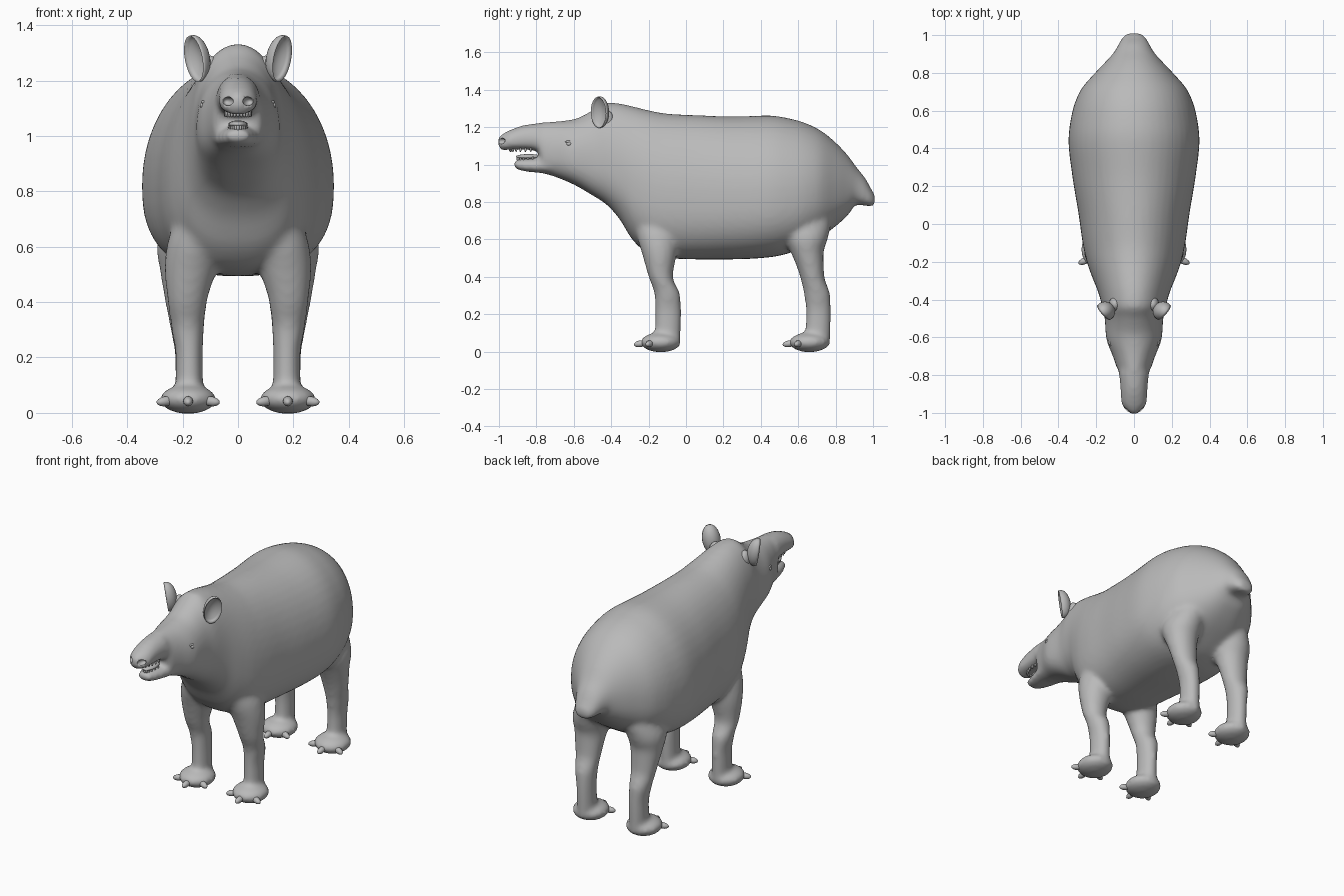
import bpy, bmesh, math
from mathutils import Vector, Matrix

if "Cube" in bpy.data.objects:
    bpy.data.objects.remove(bpy.data.objects["Cube"])

hide = bpy.data.materials.new("grey_hide")
GREY = (0.49, 0.49, 0.49, 1)
hide.use_nodes = True
hide.diffuse_color = GREY
hide.node_tree.nodes["Principled BSDF"].inputs["Base Color"].default_value = GREY


def finish(bm, name):
    bmesh.ops.recalc_face_normals(bm, faces=bm.faces)
    for f in bm.faces:
        f.smooth = True
    mesh = bpy.data.meshes.new(name)
    bm.to_mesh(mesh)
    bm.free()
    mesh.materials.append(hide)
    obj = bpy.data.objects.new(name, mesh)
    bpy.context.collection.objects.link(obj)
    return obj


def power(t, n):
    return math.copysign(abs(t) ** (2 / n), t)


def slope(a, b):
    return 2 * a * b / (a + b) if a * b > 0 else 0


def flow(rows, steps=4):
    """Monotone smooth curve through the rows."""
    diffs = [[q - p for p, q in zip(a, b)] for a, b in zip(rows, rows[1:])]
    ends = [diffs[0]] + [[slope(p, q) for p, q in zip(a, b)] for a, b in zip(diffs, diffs[1:])] + [diffs[-1]]
    out = []
    for i in range(len(diffs)):
        for k in range(steps):
            t = k / steps
            out.append([p + d * t * t * (3 - 2 * t) + m * t * (1 - t) ** 2 - n * t * t * (1 - t)
                        for p, d, m, n in zip(rows[i], diffs[i], ends[i], ends[i + 1])])
    return out + [rows[-1]]


def loft(bm, rings, n_up=2.0, n_down=2.0, sides=36):
    """Closed skin over rings of (centre, half axis u, axis v one way, axis v the other way)."""
    loops = []
    for c, u, v, w in rings:
        loop = []
        for i in range(sides):
            a = math.tau * i / sides
            s = math.sin(a)
            n, axis = (n_up, v) if s > 0 else (n_down, w)
            loop.append(bm.verts.new(c + u * power(math.cos(a), n) + axis * power(s, n)))
        loops.append(loop)
    for a, b in zip(loops, loops[1:]):
        for i in range(sides):
            j = (i + 1) % sides
            bm.faces.new((a[i], a[j], b[j], b[i]))
    bm.faces.new(loops[0])
    bm.faces.new(loops[-1])


def along_y(rows, widest=.42):
    return [(Vector((0, y, lo + widest * (hi - lo))), Vector((w, 0, 0)),
             Vector((0, 0, (1 - widest) * (hi - lo))), Vector((0, 0, widest * (hi - lo))))
            for y, lo, hi, w in flow(rows)]


def along_z(rows, s):
    rings = []
    for z, y0, y1, x0, x1 in flow(rows):
        depth = Vector((0, (y1 - y0) / 2, 0))
        rings.append((Vector((s * (x0 + x1) / 2, (y0 + y1) / 2, z)), Vector(((x1 - x0) / 2, 0, 0)), depth, depth))
    return rings


def blob(bm, centre, size, direction=(0, 0, 1), seg=16):
    turn = Vector(direction).to_track_quat("Z", "Y").to_matrix().to_4x4()
    m = Matrix.Translation(centre) @ turn @ Matrix.Diagonal((*size, 1))
    return bmesh.ops.create_uvsphere(bm, u_segments=seg, v_segments=seg // 2 + 2, radius=1, matrix=m)["verts"]


# Trunk, head and tail: y, underside, top, half width
trunk = [(-1.005, 1.10, 1.145, .02), (-.98, 1.075, 1.165, .05), (-.94, 1.08, 1.185, .068),
         (-.87, 1.08, 1.21, .072), (-.79, 1.07, 1.222, .08), (-.77, .96, 1.225, .088),
         (-.7, .935, 1.23, .112), (-.6, .893, 1.242, .148), (-.5, .835, 1.29, .155),
         (-.43, .79, 1.333, .17), (-.36, .715, 1.327, .19), (-.28, .59, 1.31, .222),
         (-.2, .525, 1.29, .25), (-.1, .5, 1.272, .272), (.05, .493, 1.264, .293),
         (.25, .493, 1.257, .326), (.44, .503, 1.262, .347), (.58, .535, 1.24, .33),
         (.7, .6, 1.194, .288), (.8, .67, 1.118, .206), (.87, .735, 1.043, .14),
         (.91, .785, .988, .105), (.96, .78, .925, .078), (.99, .776, .87, .06),
         (1.01, .785, .84, .035)]
# Lower jaw
jaw = [(-.7, .95, 1.06, .1), (-.8, .957, 1.035, .075), (-.87, .965, 1.03, .056), (-.92, .98, 1.025, .035)]
# Legs: height, front, back, inner side, outer side
front_leg = [(.85, -.26, -.06, .04, .18), (.7, -.275, -.04, .04, .225), (.6, -.258, -.04, .055, .258),
             (.52, -.234, -.05, .075, .265), (.4, -.2, -.07, .112, .254), (.3, -.168, -.03, .123, .24),
             (.2, -.165, -.025, .127, .225), (.03, -.17, -.03, .125, .225)]
hind_leg = [(.85, .52, .7, .06, .2), (.7, .5, .775, .05, .265), (.6, .525, .757, .075, .294),
            (.52, .565, .735, .095, .283), (.4, .61, .74, .112, .263), (.3, .632, .772, .123, .243),
            (.2, .642, .775, .127, .227), (.03, .63, .77, .125, .225)]
FEET = (-.135, .66)

bm = bmesh.new()
loft(bm, along_y(trunk), 2.03, 2.55, 48)
loft(bm, along_y(jaw), 2.3, 2.3)
for s in (1, -1):
    loft(bm, along_z(front_leg, s))
    loft(bm, along_z(hind_leg, s))
    for y in FEET:
        blob(bm, (s * .18, y, .049), (.104, .11, .053))
body = finish(bm, "body")

# Fuse the volumes into one smooth skin
fuse = body.modifiers.new("fuse", "REMESH")
fuse.mode = "VOXEL"
fuse.voxel_size = .013
fuse.use_smooth_shade = True
relax = body.modifiers.new("relax", "SMOOTH")
relax.factor = .5
relax.iterations = 10

# Nostrils cut into the snout tip
bm = bmesh.new()
for s in (1, -1):
    blob(bm, (s * .036, -.985, 1.125), (.018, .016, .03), (s * .3, 1, 0))
cutter = finish(bm, "nostril_cutter")
cutter.hide_render = True
cutter.hide_viewport = True
cut = body.modifiers.new("nostrils", "BOOLEAN")
cut.operation = "DIFFERENCE"
cut.solver = "EXACT"
cut.object = cutter

# Toes: one forward and one to each side of every foot
bm = bmesh.new()
for s in (1, -1):
    for y in FEET:
        for k in (-1, 0, 1):
            spread = Vector((k, -.45 if k else -1, -.15)).normalized()
            at = (s * .18 + k * .081, y - (.06 if k else .108), .042)
            blob(bm, at, (.018, .018, .036), spread, 12)
finish(bm, "toes")

# Cupped ears, opening forward and outward
bm = bmesh.new()
for s in (1, -1):
    verts = blob(bm, (0, 0, 0), (.052, .086, .05), seg=24)
    for v in verts:
        r = math.hypot(v.co.x / .052, v.co.y / .086)
        if v.co.z > 0 and r < .93:
            v.co.z = -.026 * (1 - r * r)
    facing = Matrix.Rotation(s * math.radians(52), 4, "Z") @ Matrix.Rotation(math.pi / 2, 4, "X")
    lean = Matrix.Rotation(s * math.radians(11), 4, "Y")
    bmesh.ops.transform(bm, matrix=Matrix.Translation((s * .152, -.462, 1.28)) @ lean @ facing, verts=verts)
    blob(bm, (s * .1, -.425, 1.235), (.033, .04, .055))
finish(bm, "ears")

# Eyes with a raised lid
bm = bmesh.new()
for s in (1, -1):
    blob(bm, (s * .126, -.625, 1.11), (.012, .014, .011))
    blob(bm, (s * .123, -.625, 1.122), (.01, .022, .007))
finish(bm, "eyes")

# Teeth along both jaws, and the tongue
bm = bmesh.new()
for z, front, width, down in ((1.08, -.94, .045, -1), (1.03, -.9, .032, 1)):
    for i in range(13):
        a = math.pi * i / 12
        at = (width * math.cos(a), front + .11 * (1 - math.sin(a)), z)
        blob(bm, at, (.006, .006, .013), (0, 0, down), 8)
finish(bm, "teeth")
bm = bmesh.new()
blob(bm, (0, -.84, 1.042), (.035, .07, .014))
finish(bm, "tongue")
